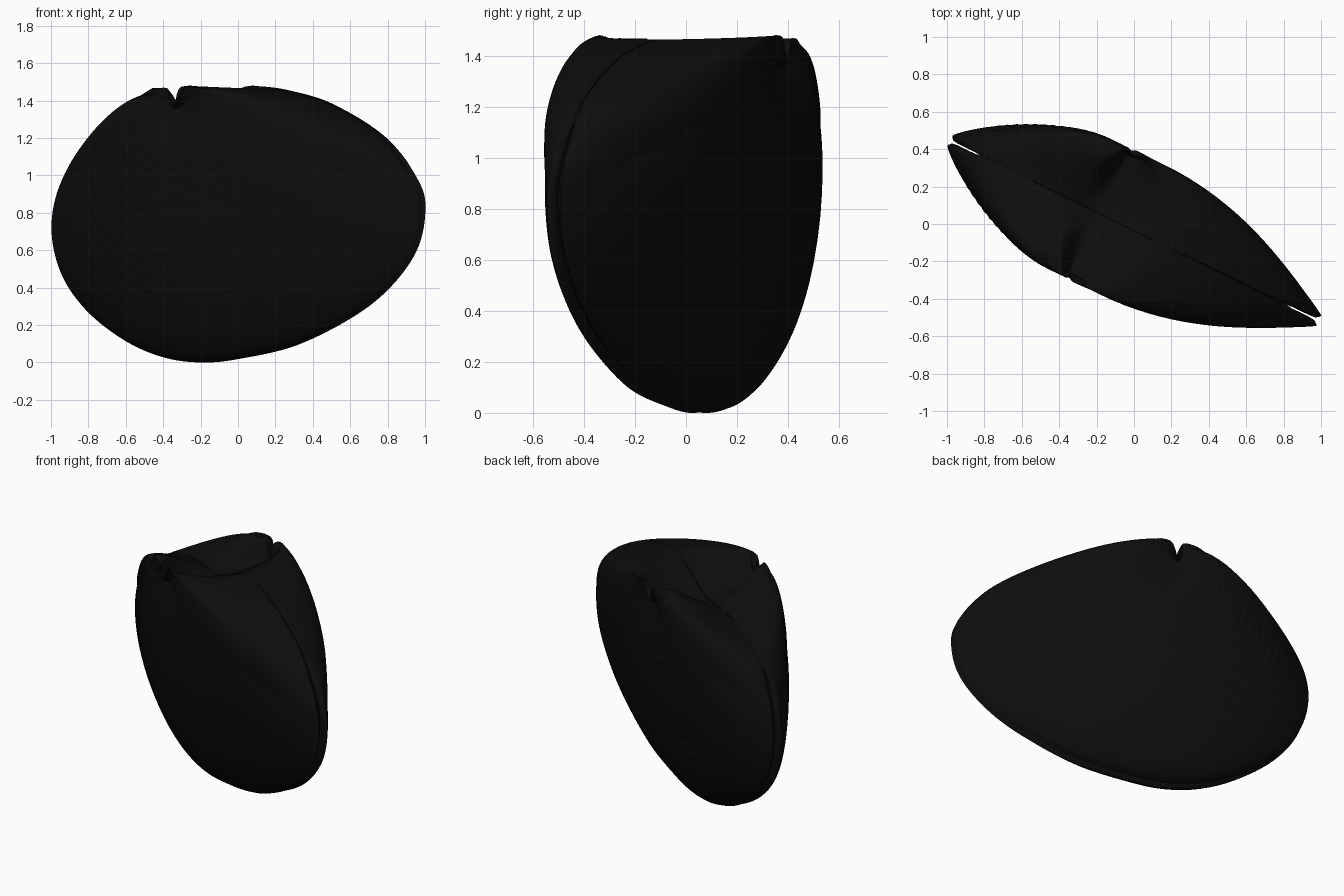
import bpy, bmesh, math
from mathutils import Vector, Matrix

if "Cube" in bpy.data.objects:
    bpy.data.objects.remove(bpy.data.objects["Cube"])

# Margin of the shell in its own plane (length, height), starting under the beak
RIM = [(-.2, 1.31), (-.03, 1.39), (.14, 1.46), (.33, 1.44), (.57, 1.37), (.87, 1.2),
       (1.06, .97), (1.1, .81), (1.05, .6), (.89, .4), (.665, .24), (.33, .09), (0, .02),
       (-.22, 0), (-.44, .03), (-.665, .12), (-.89, .28), (-1.04, .48), (-1.095, .72),
       (-1.04, .96), (-.88, 1.17), (-.64, 1.275), (-.4, 1.31)]
BEAK = (-.2, 1.385)
STEPS, RINGS = 10, 80


def smooth(a, b, x):
    x = min(max((x - a) / (b - a), 0), 1)
    return x * x * (3 - 2 * x)


def spline(points, steps):
    out, n = [], len(points)
    for i in range(n):
        p = [Vector(points[(i + k) % n]) for k in (-1, 0, 1, 2)]
        for s in range(steps):
            t = s / steps
            out.append(.5 * (2 * p[1] + (p[2] - p[0]) * t
                             + (2 * p[0] - 5 * p[1] + 4 * p[2] - p[3]) * t * t
                             + (3 * p[1] - p[0] - 3 * p[2] + p[3]) * t ** 3))
    return out


def surface_point(r, t):
    """Point on the outer face; t runs from the margin (0) to the beak (1)."""
    u = r.x + (BEAK[0] - r.x) * t
    z = r.y + (BEAK[1] - r.y) * t
    d = (r - Vector(BEAK)).normalized()
    ventral = max(0, -d.y)
    dorsal = smooth(1.05, 1.27, r.y)
    # bulge is rounder towards the lower edge and beside the hinge
    e = 1 - .47 * max(ventral ** 2, .8 * smooth(.75, 1.2, r.y))
    lip = .03 * (1 - .9 * dorsal)
    reach = .77 + .25 * ventral
    n = lip + (.386 - lip) * math.sin(math.pi / 2 * min(t / reach, 1)) ** e
    n -= .033 * smooth(.8, 1, t)
    # shoulders standing up on both sides of the beak notch
    front = dorsal * smooth(-.22, -.36, r.x) * (1 - .3 * smooth(-.4, -.65, r.x))
    back = dorsal * smooth(-.16, .1, r.x)
    z += front * .135 * math.sin(math.pi * t) ** .75
    z += back * .1 * t * (1 - t ** 12)
    z = min(z, 1.466 if r.x < -.2 else 1.48)
    # fine growth ridges, strongest near the front
    n += .002 * math.sin(t * 125) * smooth(.1, .3, t) * smooth(.9, .7, t) * smooth(.5, -.4, u)
    return u, n, z


mat = bpy.data.materials.new("black_shell")
mat.diffuse_color = (.004, .004, .004, 1)
mat.use_nodes = True
mat.node_tree.nodes["Principled BSDF"].inputs["Base Color"].default_value = mat.diffuse_color
rim = spline(RIM, STEPS)
place = Matrix.Translation((0, -.035, 0)) @ Matrix.Rotation(math.radians(-26), 4, 'Z')


def valve(name, side):
    bm = bmesh.new()
    rows = []
    # inner lip; the valves touch except at the two ends
    for t, n in ((.05, .004), (.018, .008), (.004, .022)):
        row = []
        for r in rim:
            gap = n * (smooth(.92, 1, abs(r.x)) if n < .02 else 1 - .85 * smooth(1.05, 1.27, r.y))
            row.append(bm.verts.new((r.x + (BEAK[0] - r.x) * t, side * gap,
                                     r.y + (BEAK[1] - r.y) * t)))
        rows.append(row)
    # outer face
    for j in range(RINGS):
        t = (j / RINGS) ** 1.1
        row = []
        for r in rim:
            u, n, z = surface_point(r, t)
            row.append(bm.verts.new((u, side * n, z)))
        rows.append(row)
    m = len(rim)
    for a, b in zip(rows, rows[1:]):
        for i in range(m):
            k = (i + 1) % m
            bm.faces.new((a[i], a[k], b[k], b[i]))
    # beak tip
    tip = bm.verts.new((BEAK[0], side * .353, BEAK[1]))
    for i in range(m):
        bm.faces.new((rows[-1][i], rows[-1][(i + 1) % m], tip))
    # face outward, in the direction of the bulge
    bm.normal_update()
    if sum(f.normal.y * f.calc_area() for f in bm.faces) * side < 0:
        bmesh.ops.reverse_faces(bm, faces=bm.faces[:])
    bm.transform(place)
    mesh = bpy.data.meshes.new(name)
    bm.to_mesh(mesh)
    bm.free()
    mesh.materials.append(mat)
    ob = bpy.data.objects.new(name, mesh)
    bpy.context.collection.objects.link(ob)
    # thin shell wall
    wall = ob.modifiers.new("wall", 'SOLIDIFY')
    wall.thickness, wall.offset = .003, -1
    bpy.ops.object.select_all(action='DESELECT')
    ob.select_set(True)
    bpy.context.view_layer.objects.active = ob
    bpy.ops.object.shade_smooth_by_angle(angle=math.radians(50))


valve("left_valve", -1)
valve("right_valve", 1)
